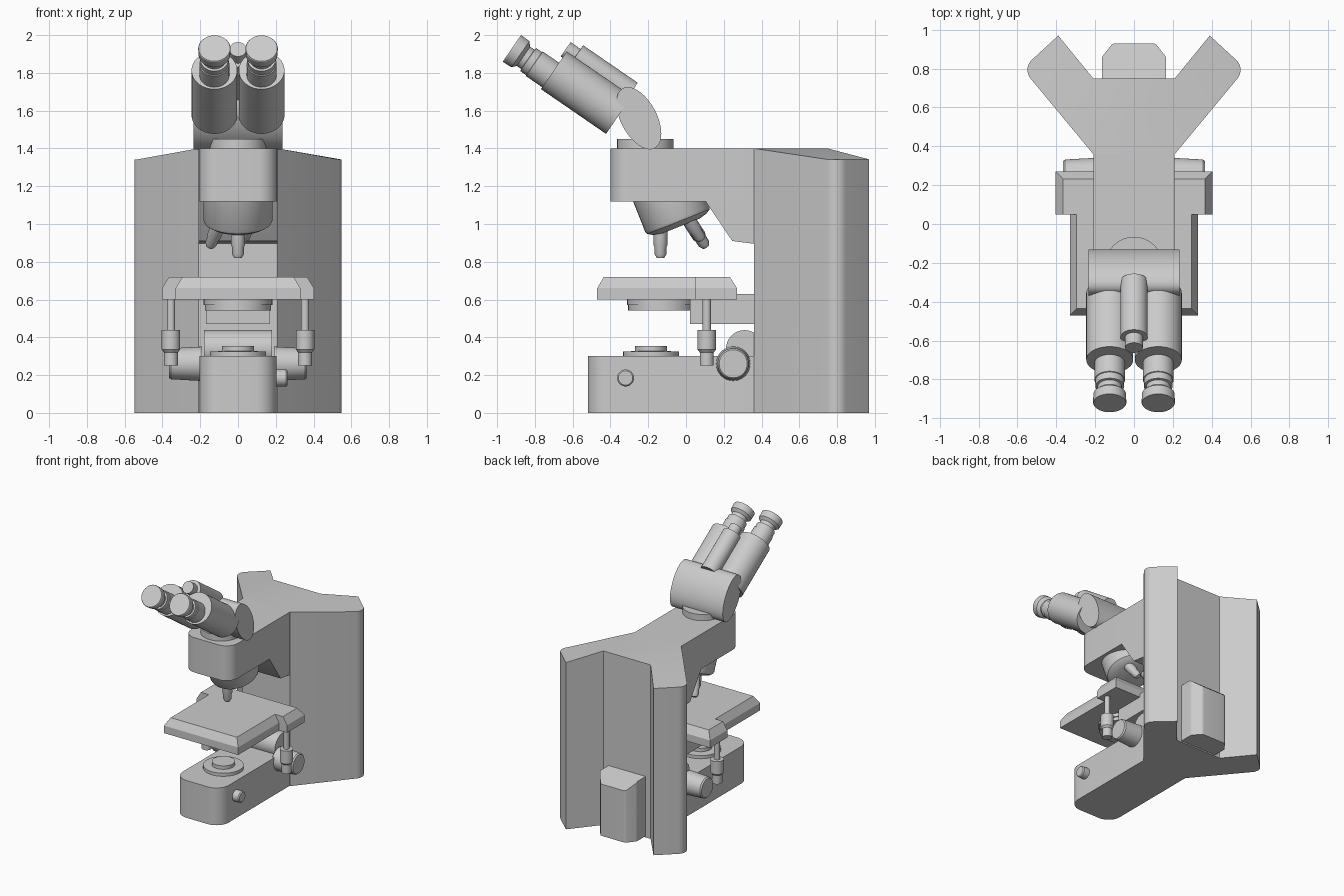
import bpy, bmesh, math
from mathutils import Vector, Matrix

if "Cube" in bpy.data.objects:
    bpy.data.objects.remove(bpy.data.objects["Cube"])


def loft(name, rings):
    """Skin a list of equal-length point rings and cap both ends."""
    bm = bmesh.new()
    vs = [[bm.verts.new(p) for p in ring] for ring in rings]
    n = len(vs[0])
    for a, b in zip(vs, vs[1:]):
        for i in range(n):
            j = (i + 1) % n
            bm.faces.new((a[i], a[j], b[j], b[i]))
    bm.faces.new(vs[0][::-1])
    bm.faces.new(vs[-1])
    bmesh.ops.recalc_face_normals(bm, faces=bm.faces)
    me = bpy.data.meshes.new(name)
    bm.to_mesh(me)
    bm.free()
    me.shade_smooth()
    me.set_sharp_from_angle(angle=math.radians(30))
    ob = bpy.data.objects.new(name, me)
    bpy.context.collection.objects.link(ob)
    return ob


def turned(name, start, axis, steps, n=40):
    """Round part: steps are (distance along axis, radius)."""
    start, axis = Vector(start), Vector(axis).normalized()
    u = axis.orthogonal().normalized()
    v = axis.cross(u)
    ang = [2 * math.pi * i / n for i in range(n)]
    return loft(name, [[start + axis * s + (u * math.cos(t) + v * math.sin(t)) * r
                        for t in ang] for s, r in steps])


def rounded(corners, seg=8):
    """Plan outline from (x, y, corner radius)."""
    out = []
    for i, (x, y, r) in enumerate(corners):
        p = Vector((x, y))
        if r == 0:
            out.append(p)
            continue
        a = (Vector(corners[i - 1][:2]) - p).normalized()
        b = (Vector(corners[(i + 1) % len(corners)][:2]) - p).normalized()
        half = a.angle(b) / 2
        c = p + (a + b).normalized() * r / math.sin(half)
        d = r / math.tan(half)
        s, e = p + a * d - c, p + b * d - c
        sweep = s.angle_signed(e)
        for k in range(seg + 1):
            q = s.copy()
            q.rotate(Matrix.Rotation(-sweep * k / seg, 2))
            out.append(c + q)
    return out


def slab(name, lower, z0, z1, upper=None):
    return loft(name, [[(p[0], p[1], z0) for p in lower],
                       [(p[0], p[1], z1) for p in (upper or lower)]])


def across(name, profile, half):
    """Extrude a (y, z) profile across x."""
    return loft(name, [[(x, y, z) for y, z in profile] for x in (-half, half)])


def rect(x, y0, y1):
    return [(-x, y0), (x, y0), (x, y1), (-x, y1)]


# Y-shaped column whose wing tops slope outward
W = 0.21
side = [(W, 0.36, 0), (0.575, 0.80, 0.07), (0.39, 0.97, 0), (W, 0.75, 0)]
plan = rounded(side + [(-x, y, r) for x, y, r in side[::-1]])
top = [(p[0], p[1], 1.4 if abs(p[0]) < 0.22 else 1.342) for p in plan]
column = loft("column", [[(p[0], p[1], 0) for p in plan], top])
# split the top cap so the centre stays level and the wings slope
bm = bmesh.new()
bm.from_mesh(column.data)
bm.normal_update()
cap = max((f for f in bm.faces if len(f.verts) > 4), key=lambda f: f.calc_center_median().z)
for sgn in (-1, 1):
    ends = [v for v in bm.verts if v.co.z > 1.39 and v.co.x * sgn > 0]
    bmesh.ops.connect_verts(bm, verts=ends)
bm.to_mesh(column.data)
bm.free()

# Base, arm and the sloped web under the arm
slab("base", rounded([(-0.205, -0.52, .11), (0.205, -0.52, .11), (0.205, 0.4, 0), (-0.205, 0.4, 0)]), 0, 0.3)
slab("arm", rounded([(-0.208, -0.40, .1), (0.208, -0.40, .1), (0.208, 0.38, 0), (-0.208, 0.38, 0)]), 1.12, 1.4)
across("arm_web", [(0.10, 1.13), (0.11, 1.11), (0.245, 0.91), (0.38, 0.893), (0.38, 1.13)], 0.208)

# Rear power housing with sloped top
back = rounded([(-0.165, 0.72, 0), (0.165, 0.72, 0), (0.165, 0.86, 0.03),
                (0.11, 0.93, 0.03), (-0.11, 0.93, 0.03), (-0.165, 0.86, 0.03)], 4)
loft("power_housing", [[(p[0], p[1], 0.01) for p in back],
                       [(p[0], p[1], 0.49 - max(0, p[1] - 0.85) * 0.8) for p in back]])

# Stage: front plate and wider rear bar, both with chamfered top edges
front_lo, front_hi = rect(0.33, -0.47, 0.15), rect(0.295, -0.435, 0.15)
rear_lo, rear_hi = rect(0.403, 0.05, 0.27), rect(0.365, 0.05, 0.232)
for nm, lo, hi in (("stage_plate", front_lo, front_hi), ("stage_rear_bar", rear_lo, rear_hi)):
    loft(nm, [[(*p, 0.6) for p in lo], [(*p, 0.66) for p in lo], [(*p, 0.72) for p in hi]])
slab("stage_bracket", rect(0.17, 0.02, 0.38), 0.47, 0.63)
turned("condenser", (0, -0.13, 0.61), (0, 0, -1), [(0, 0.182), (0.038, 0.182), (0.04, 0.176), (0.068, 0.176)])

# Lamp on the base
turned("lamp_collar", (0, -0.185, 0.29), (0, 0, 1), [(0, 0.148), (0.035, 0.148), (0.037, 0.085), (0.065, 0.085)])

# Focus drive, stage knobs and side knob
turned("focus_drive_housing", (-0.18, 0.31, 0.34), (1, 0, 0), [(0, 0.098), (0.36, 0.098)])
for sgn, nm in ((-1, "left"), (1, "right")):
    turned(nm + "_focus_knob", (sgn * 0.19, 0.25, 0.26), (sgn, 0, 0),
           [(0, 0.091), (0.165, 0.082), (0.175, 0.074)])
    turned(nm + "_stage_knob", (sgn * 0.355, 0.11, 0.62), (0, 0, -1),
           [(0, 0.022), (0.18, 0.022), (0.182, 0.049), (0.285, 0.049), (0.30, 0.037), (0.37, 0.037)], 28)
turned("light_knob", (0.19, -0.32, 0.185), (1, 0, 0), [(0, 0.045), (0.065, 0.045), (0.073, 0.038)], 28)

# Tilted nosepiece with three objectives
tilt = math.radians(21.6)
pivot = Vector((0, -0.04, 1.013))
down = Vector((0, math.sin(tilt), -math.cos(tilt)))
turned("nosepiece", pivot - down * 0.19, down,
       [(0, 0.184), (0.175, 0.184), (0.19, 0.178), (0.205, 0.155), (0.217, 0.11)], 48)
for nm, deg, extra in (("front", 0, 0), ("right", 120, 0.035), ("left", -120, -0.01)):
    rot = Matrix.Rotation(math.radians(deg), 3, down)
    start = pivot + rot @ (Vector((0, -0.135, 1.0)) - pivot)
    axis = rot @ Vector((0, 0, -1))
    if deg and axis.x * deg * start.x < 0:
        axis.x *= -1
    turned(nm + "_objective", start, axis,
           [(0, 0.037), (0.11 + extra, 0.037), (0.125 + extra, 0.031),
            (0.16 + extra, 0.031), (0.18 + extra, 0.02)], 28)

# Head: mount disc and elliptical cross block
turned("head_mount", (0, -0.215, 1.39), (0, 0, 1), [(0, 0.149), (0.06, 0.149)], 48)
lean = math.radians(28)
ellipse = []
for i in range(48):
    t = 2 * math.pi * i / 48
    a, b = 0.18 * math.cos(t), 0.095 * math.sin(t)
    ellipse.append((-0.25 - a * math.sin(lean) + b * math.cos(lean),
                    1.56 + a * math.cos(lean) + b * math.sin(lean)))
across("head_block", ellipse, 0.235)

# Twin tubes with eccentric eyepieces, and a centre tube
view = Vector((0, -0.824, 0.566))
for sgn, nm in ((-1, "left"), (1, "right")):
    x = sgn * 0.125
    turned(nm + "_tube", (x, -0.355, 1.577), view, [(0, 0.121), (0.418, 0.121)], 48)
    turned(nm + "_eyepiece", Vector((x, -0.922, 1.93)) - view * 0.33, view,
           [(0, 0.079), (0.185, 0.079), (0.187, 0.074), (0.225, 0.074), (0.227, 0.062),
            (0.255, 0.062), (0.275, 0.084), (0.325, 0.086), (0.33, 0.083)])
turned("centre_tube", (0, -0.295, 1.69), view, [(0, 0.07), (0.35, 0.07), (0.351, 0.046), (0.415, 0.046)])
